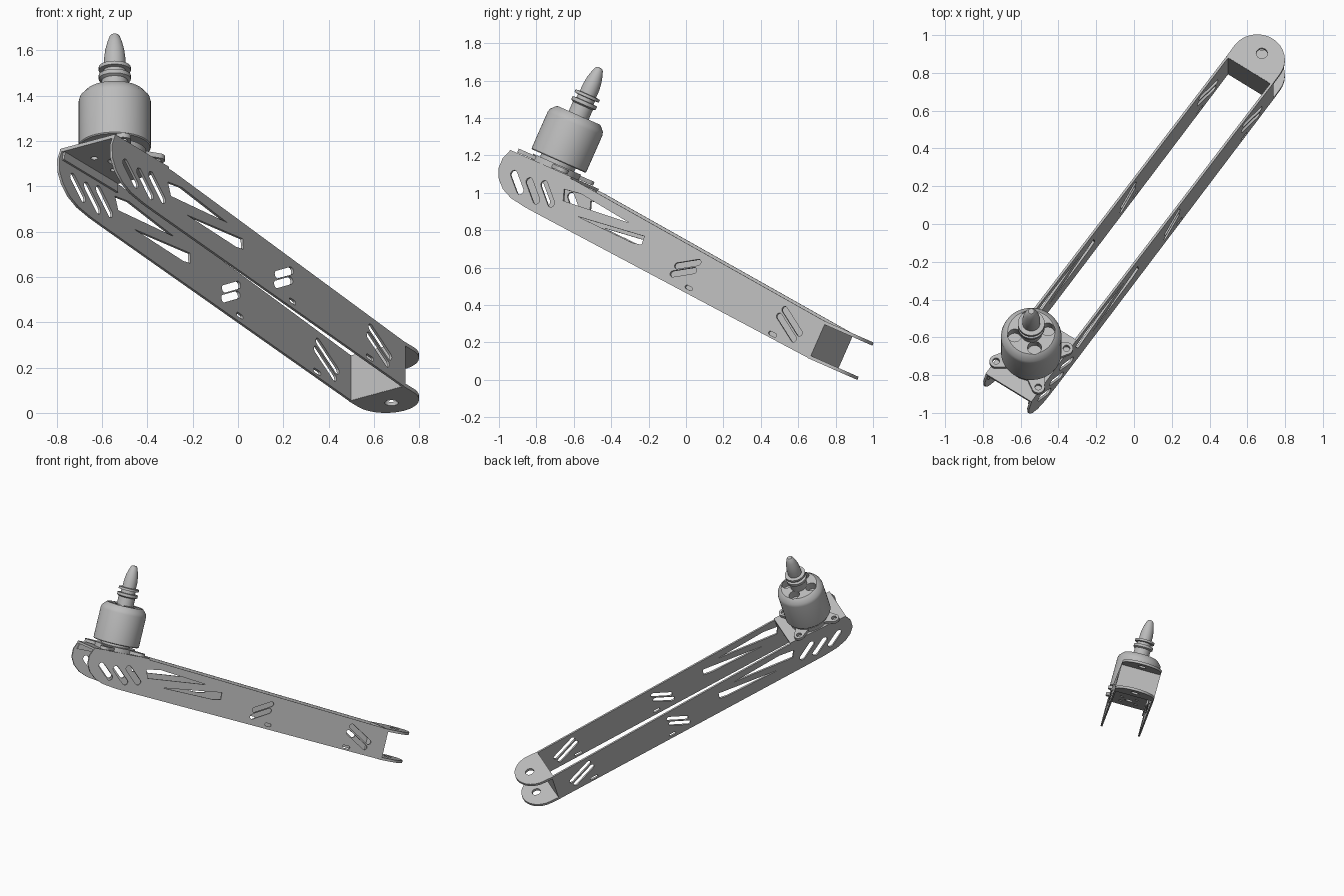
import bpy
import bmesh
from math import sin, cos, pi, atan2
from mathutils import Matrix, Vector

cube = bpy.data.objects.get("Cube")
if cube:
    bpy.data.objects.remove(cube)

# Frame of the part: along the arm, across it, and up the motor axis
TILT, HEAD = 0.415, 0.981
UP = Vector((0, sin(TILT), cos(TILT)))
FLAT = Vector((0, cos(TILT), -sin(TILT)))
ALONG = Vector((cos(HEAD), 0, 0)) + FLAT * sin(HEAD)
ACROSS = Vector((sin(HEAD), 0, 0)) - FLAT * cos(HEAD)
MID, HALF = 0.157, 0.146
MOTOR = -1.213
parts = []

metal = bpy.data.materials.new("grey metal")
metal.use_nodes = True
GREY = (0.5, 0.5, 0.5, 1)
metal.diffuse_color = GREY
metal.node_tree.nodes["Principled BSDF"].inputs["Base Color"].default_value = GREY


def frame(a, b, c, origin):
    return Matrix.Translation(origin) @ Matrix((a, b, c)).transposed().to_4x4()


def at(e, w, m):
    return ALONG * e + ACROSS * w + UP * m


def finish(ob, matrix):
    ob.matrix_world = matrix
    ob.data.materials.clear()
    ob.data.materials.append(metal)
    parts.append(ob)
    return ob


def activate(ob):
    bpy.ops.object.select_all(action="DESELECT")
    ob.select_set(True)
    bpy.context.view_layer.objects.active = ob


def sheet(name, loops, thick, matrix):
    """Flat board: first loop is the outline, the others are holes."""
    cu = bpy.data.curves.new(name, "CURVE")
    cu.dimensions, cu.fill_mode, cu.extrude = "2D", "BOTH", thick / 2
    for loop in loops:
        sp = cu.splines.new("POLY")
        sp.points.add(len(loop) - 1)
        for p, (x, y) in zip(sp.points, loop):
            p.co = (x, y, 0, 1)
        sp.use_cyclic_u = True
    ob = bpy.data.objects.new(name, cu)
    bpy.context.collection.objects.link(ob)
    activate(ob)
    bpy.ops.object.convert(target="MESH")
    return finish(bpy.context.view_layer.objects.active, matrix)


def arc(x, y, r, start, end, n=16):
    return [(x + r * cos(start + (end - start) * i / n),
             y + r * sin(start + (end - start) * i / n)) for i in range(n + 1)]


def circle(x, y, r, n=24):
    return arc(x, y, r, 0, 2 * pi, n)[:-1]


def slot(a, b, r):
    t = atan2(b[1] - a[1], b[0] - a[0])
    return arc(*b, r, t - pi / 2, t + pi / 2, 8) + arc(*a, r, t + pi / 2, t + 3 * pi / 2, 8)


def lathe(name, profile, steps=48):
    """Turn (radius, height) points about the motor axis."""
    bm = bmesh.new()
    vs = [bm.verts.new((r, 0, z)) for r, z in profile]
    es = [bm.edges.new(p) for p in zip(vs, vs[1:])]
    bmesh.ops.spin(bm, geom=vs + es, axis=(0, 0, 1), cent=(0, 0, 0),
                   angle=2 * pi, steps=steps)
    bmesh.ops.remove_doubles(bm, verts=bm.verts, dist=0.0005)
    bmesh.ops.recalc_face_normals(bm, faces=bm.faces)
    me = bpy.data.meshes.new(name)
    bm.to_mesh(me)
    bm.free()
    ob = bpy.data.objects.new(name, me)
    bpy.context.collection.objects.link(ob)
    return finish(ob, frame(ACROSS, ALONG, UP, at(MOTOR, MID, 0)))


# Side walls with their slots and long triangular cut-outs
outline = [(-1.43, 0.738), (-1.452, 0.69), (-1.45, 0.63), (-1.42, 0.58),
           (-1.37, 0.54), (-1.3, 0.514), (-1.2, 0.5), (-1.1, 0.493),
           (0.872, 0.372), (0.872, 0.588), (-0.97, 0.738)]
cuts = [slot((-1.345, 0.638), (-1.265, 0.57), 0.021),
        slot((-1.235, 0.635), (-1.145, 0.558), 0.021),
        slot((-1.14, 0.653), (-1.05, 0.575), 0.021),
        [(-1.01, 0.672), (-0.985, 0.613), (-0.54, 0.648), (-0.9, 0.686)],
        [(-0.86, 0.568), (-0.47, 0.557), (-0.41, 0.567), (-0.415, 0.615)],
        slot((-0.145, 0.541), (-0.03, 0.603), 0.017),
        slot((-0.15, 0.492), (-0.035, 0.554), 0.017),
        slot((-0.035, 0.459), (-0.005, 0.457), 0.01),
        slot((0.6, 0.559), (0.75, 0.475), 0.017),
        slot((0.585, 0.515), (0.73, 0.434), 0.017),
        slot((0.575, 0.413), (0.612, 0.411), 0.01)]
for side, sign in (("left", 1), ("right", -1)):
    sheet(side + "_wall", [outline] + cuts, 0.012,
          frame(ALONG, UP, ACROSS, at(0, MID + sign * (HALF - 0.006), 0)))
    # Folded flange of the motor plate, just inside the wall
    sheet(side + "_plate_flange",
          [[(-1.42, 0.735), (-1.43, 0.692), (-1, 0.692), (-1, 0.735)]], 0.01,
          frame(ALONG, UP, ACROSS, at(0, MID + sign * (HALF - 0.017), 0)))

# Motor plate
lo, hi = MID - HALF, MID + HALF
holes = [circle(MID, MOTOR, 0.03)]
holes += [circle(MID + 0.08 * cos(a), MOTOR + 0.11 * sin(a), 0.016, 16)
          for a in (pi / 4, 3 * pi / 4, 5 * pi / 4, 7 * pi / 4)]
sheet("motor_plate", [[(lo, -1.43), (hi, -1.43), (hi, -1), (lo, -1)]] + holes,
      0.016, frame(ACROSS, ALONG, UP, at(0, 0, 0.74)))

# Hinge end: cross web and two rounded tabs with bolt holes
sheet("hinge_web", [[(lo, 0.372), (hi, 0.372), (hi, 0.588), (lo, 0.588)]], 0.014,
      frame(ACROSS, UP, -ALONG, at(0.868, 0, 0)))
tab = [(lo, 0.862), (hi, 0.862)] + arc(MID, 0.938, HALF, 0, pi, 24)
for name, height in (("upper_tab", 0.58), ("lower_tab", 0.38)):
    sheet(name, [tab, circle(MID, 0.982, 0.03)], 0.018,
          frame(ACROSS, ALONG, UP, at(0, 0, height)))

# Motor mount: a disc and four bolt lugs
lathe("mount_disc", [(0, 0.748), (0.14, 0.748), (0.14, 0.779), (0, 0.779)])
for i in range(4):
    t = pi / 4 + i * pi / 2
    lug = [(0.05, -0.065)] + arc(0.19, 0, 0.035, -pi / 2, pi / 2, 12) + [(0.05, 0.065)]
    sheet("mount_lug_%d" % (i + 1), [lug, circle(0.19, 0, 0.018, 16)], 0.022,
          frame(ACROSS, ALONG, UP, at(MOTOR, MID, 0.762)) @ Matrix.Rotation(t, 4, "Z"))

# Motor body: core, bell and shaft with propeller clamp
lathe("motor_core", [(0, 0.77), (0.1, 0.77), (0.1, 0.82), (0, 0.82)])
bell = lathe("motor_bell", [(0, 0.798), (0.156, 0.798), (0.16, 0.803), (0.16, 1.015),
                            (0.155, 1.035), (0.132, 1.06), (0.125, 1.065), (0, 1.065)])
lathe("motor_shaft", [(0, 1.06), (0.058, 1.06), (0.058, 1.12), (0.071, 1.128),
                      (0.071, 1.147), (0.05, 1.149), (0.05, 1.168), (0.071, 1.17),
                      (0.071, 1.186), (0.047, 1.188), (0.047, 1.23), (0.042, 1.27),
                      (0.033, 1.305), (0.023, 1.333), (0.015, 1.342), (0, 1.344)], 32)

# Four round pockets in the top of the bell
for i in range(4):
    t = pi / 4 + i * pi / 2
    cutter = sheet("pocket_cutter", [circle(0.09 * cos(t), 0.09 * sin(t), 0.037)], 0.12,
                   frame(ACROSS, ALONG, UP, at(MOTOR, MID, 1.07)))
    parts.remove(cutter)
    cutter.hide_render = True
    activate(cutter)
    bpy.ops.object.mode_set(mode="EDIT")
    bpy.ops.mesh.select_all(action="SELECT")
    bpy.ops.mesh.remove_doubles(threshold=0.0001)
    bpy.ops.mesh.normals_make_consistent()
    bpy.ops.object.mode_set(mode="OBJECT")
    mod = bell.modifiers.new("pocket", "BOOLEAN")
    mod.operation, mod.object, mod.solver = "DIFFERENCE", cutter, "EXACT"
    activate(bell)
    bpy.ops.object.modifier_apply(modifier=mod.name)
    bpy.data.objects.remove(cutter)

# Smooth the round parts, keep the edges sharp
for ob in parts:
    activate(ob)
    bpy.ops.object.shade_smooth_by_angle(angle=0.5)

# Centre the whole assembly and stand it on the ground
bpy.context.view_layer.update()
pts = [ob.matrix_world @ v.co for ob in parts for v in ob.data.vertices]
low = Vector([min(p[i] for p in pts) for i in range(3)])
high = Vector([max(p[i] for p in pts) for i in range(3)])
shift = Vector((-(low.x + high.x) / 2, -(low.y + high.y) / 2, -low.z))
for ob in parts:
    ob.matrix_world = Matrix.Translation(shift) @ ob.matrix_world
